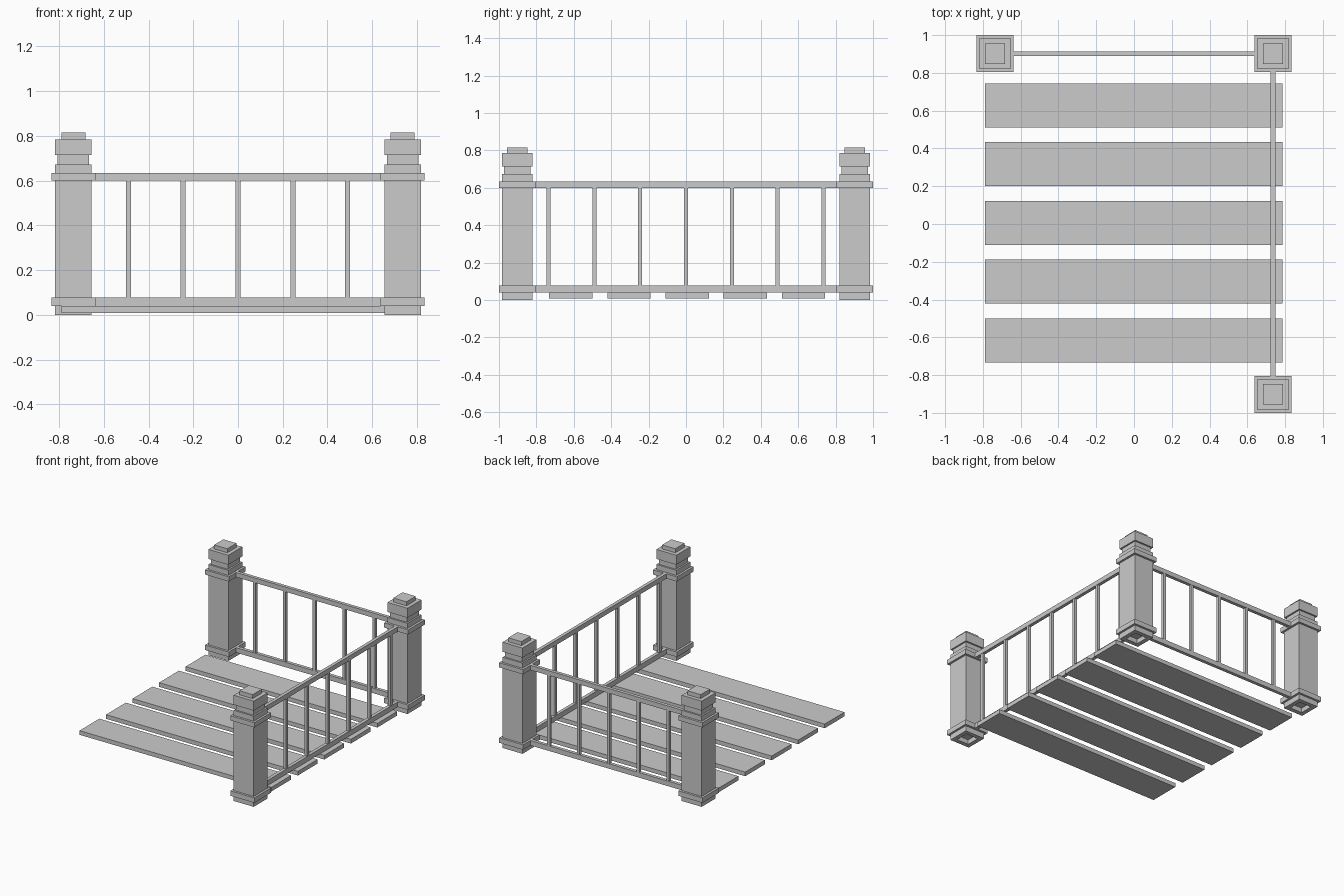
import bpy, bmesh

if "Cube" in bpy.data.objects:
    bpy.data.objects.remove(bpy.data.objects["Cube"])

PX, PY = 0.736, 0.902          # post centres
LOW, HIGH = (0.04, 0.077), (0.60, 0.635)   # rail heights


def make_object(name, bm):
    bmesh.ops.recalc_face_normals(bm, faces=bm.faces)
    mesh = bpy.data.meshes.new(name)
    bm.to_mesh(mesh)
    bm.free()
    obj = bpy.data.objects.new(name, mesh)
    bpy.context.collection.objects.link(obj)
    return obj


def box(name, x0, x1, y0, y1, z0, z1):
    bm = bmesh.new()
    bmesh.ops.create_cube(bm, size=1)
    for v in bm.verts:
        v.co.x = x1 if v.co.x > 0 else x0
        v.co.y = y1 if v.co.y > 0 else y0
        v.co.z = z1 if v.co.z > 0 else z0
    return make_object(name, bm)


def square_post(name, cx, cy, profile):
    # stack square rings of (half width, height), capped at both ends
    bm = bmesh.new()
    corners = [(-1, -1), (1, -1), (1, 1), (-1, 1)]
    rings = [[bm.verts.new((cx + a * h, cy + b * h, z)) for a, b in corners]
             for h, z in profile]
    for r, s in zip(rings, rings[1:]):
        for i in range(4):
            j = (i + 1) % 4
            bm.faces.new((r[i], r[j], s[j], s[i]))
    bm.faces.new(rings[0][::-1])
    bm.faces.new(rings[-1])
    return make_object(name, bm)


# Corner posts: recessed foot, lower collar, shaft, upper collar, neck, cap
profile = [(0.05, 0.035), (0.05, 0), (0.082, 0), (0.082, 0.04), (0.098, 0.04),
           (0.098, 0.077), (0.082, 0.077), (0.082, 0.60), (0.098, 0.60),
           (0.098, 0.635), (0.082, 0.635), (0.082, 0.673), (0.07, 0.673),
           (0.07, 0.714), (0.082, 0.714), (0.082, 0.785), (0.054, 0.785),
           (0.054, 0.815)]
for name, sx, sy in (("back_left", -1, 1), ("back_right", 1, 1), ("front_right", 1, -1)):
    square_post(name + "_post", sx * PX, sy * PY, profile)

# Rails along the back and right sides
R = 0.0125
EX, EY = PX - 0.09, PY - 0.09
for name, (z0, z1) in (("lower", LOW), ("upper", HIGH)):
    box(f"back_{name}_rail", -EX, EX, PY - R, PY + R, z0, z1)
    box(f"right_{name}_rail", PX - R, PX + R, -EY, EY, z0, z1)

# Balusters
B = 0.011
for i in range(-2, 3):
    c = i * 0.245
    box("back_baluster", c - B, c + B, PY - B, PY + B, LOW[1], HIGH[0])
for i in range(-3, 4):
    c = i * 0.245
    box("right_baluster", PX - B, PX + B, c - B, c + B, LOW[1], HIGH[0])

# Floor planks
for i in range(-2, 3):
    c = 0.006 + i * 0.311
    box("floor_plank", -0.789, 0.786, c - 0.116, c + 0.116, 0.009, 0.04)
